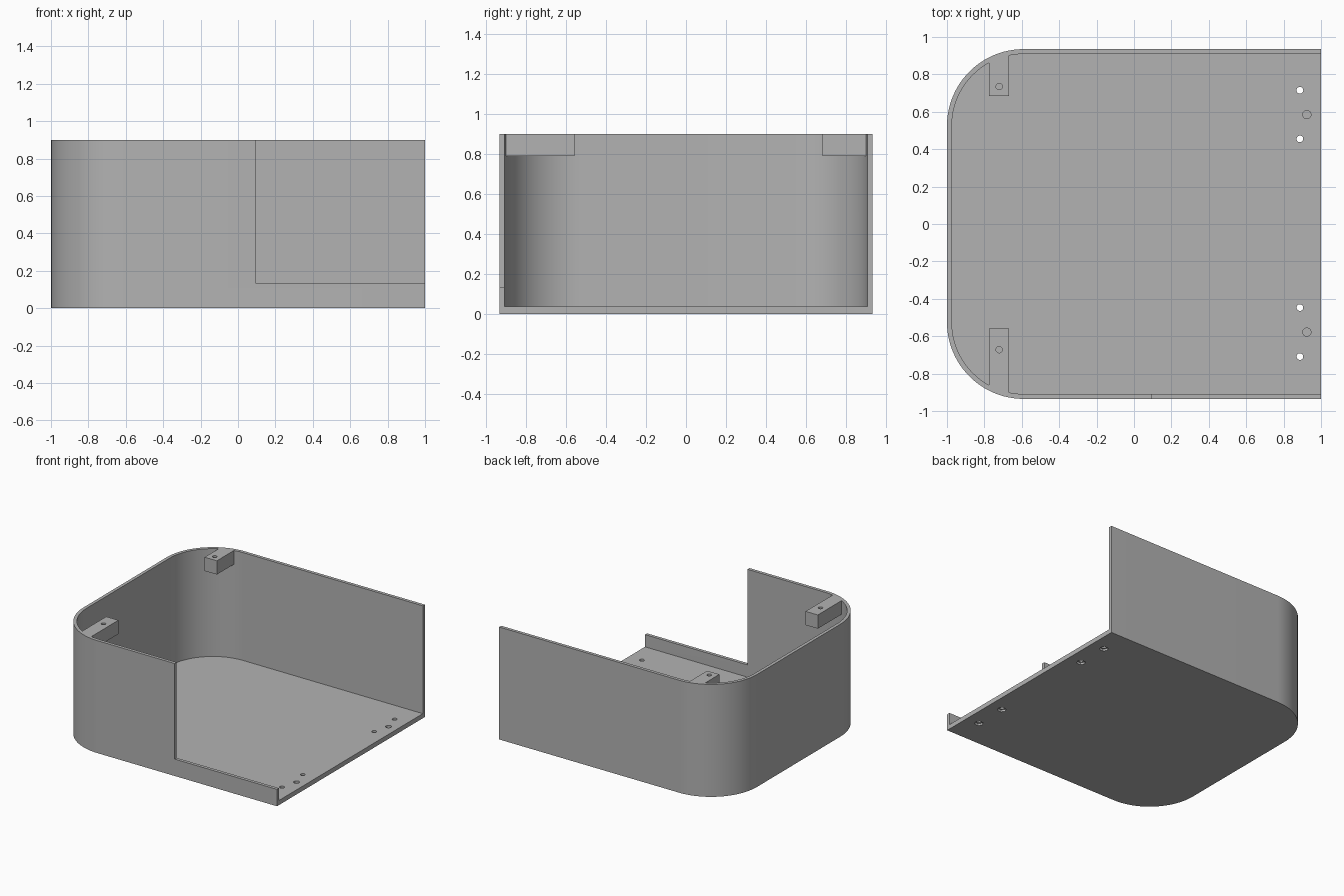
import bpy, bmesh, math

if "Cube" in bpy.data.objects:
    bpy.data.objects.remove(bpy.data.objects["Cube"])

FLOOR, WALL, H, HY, R = 0.037, 0.026, 0.9, 0.935, 0.41


def prism(name, pts, z0, z1):
    """Extrude a 2D outline between two heights."""
    bm = bmesh.new()
    face = bm.faces.new([bm.verts.new((x, y, z0)) for x, y in pts])
    top = bmesh.ops.extrude_face_region(bm, geom=[face])
    verts = [g for g in top["geom"] if isinstance(g, bmesh.types.BMVert)]
    bmesh.ops.translate(bm, verts=verts, vec=(0, 0, z1 - z0))
    bmesh.ops.recalc_face_normals(bm, faces=bm.faces)
    mesh = bpy.data.meshes.new(name)
    bm.to_mesh(mesh)
    bm.free()
    ob = bpy.data.objects.new(name, mesh)
    bpy.context.collection.objects.link(ob)
    return ob


def outline(inset, x_end):
    """Rectangle with two rounded left corners."""
    r, cx, cy, n = R - inset, -1 + R, HY - R, 24
    pts = [(x_end, -HY + inset), (x_end, HY - inset)]
    for sign, start in ((1, 90), (-1, 180)):
        for i in range(n + 1):
            a = math.radians(start + 90 * i / n)
            pts.append((cx + r * math.cos(a), sign * cy + r * math.sin(a)))
    return pts


def rect(x0, x1, y0, y1):
    return [(x0, y0), (x1, y0), (x1, y1), (x0, y1)]


def ngon(x, y, r, n):
    return [(x + r * math.cos(2 * math.pi * i / n),
             y + r * math.sin(2 * math.pi * i / n)) for i in range(n)]


def cut(ob, cutter):
    """Subtract the cutter, then discard it."""
    bpy.context.view_layer.objects.active = ob
    mod = ob.modifiers.new("cut", 'BOOLEAN')
    mod.operation, mod.solver, mod.object = 'DIFFERENCE', 'EXACT', cutter
    bpy.ops.object.modifier_apply(modifier=mod.name)
    bpy.data.objects.remove(cutter)


# Shell, hollowed by a cavity that leaves the two corner blocks standing
case = prism("open_case", outline(0, 1), 0, H)
cavity = prism("cavity", outline(WALL, 1.2), FLOOR, 1.0)
for y0, y1 in ((0.685, 1.1), (-1.1, -0.56)):
    cut(cavity, prism("block", rect(-0.775, -0.667, y0, y1), 0.79, 1.2))
cut(case, cavity)

# Front wall opening above a low lip
cut(case, prism("opening", rect(0.093, 1.2, -1.1, -0.8), 0.135, 1.1))

# Screw holes in the corner blocks
for y in (0.735, -0.672):
    cut(case, prism("block_hole", ngon(-0.721, y, 0.017, 24), 0.81, 1.0))

# Through holes in the floor with nut recesses underneath
for y in (0.715, 0.455, -0.447, -0.709):
    cut(case, prism("floor_hole", ngon(0.887, y, 0.018, 24), -0.1, 0.1))
    cut(case, prism("nut_recess", ngon(0.887, y, 0.033, 6), -0.1, 0.016))

# Blind locating holes in the floor
for y in (0.585, -0.578):
    cut(case, prism("blind_hole", ngon(0.924, y, 0.022, 24), 0.015, 0.1))

grey = bpy.data.materials.new("light grey")
grey.diffuse_color = (0.45, 0.45, 0.45, 1)
grey.use_nodes = True
grey.node_tree.nodes["Principled BSDF"].inputs["Base Color"].default_value = grey.diffuse_color
case.data.materials.clear()
case.data.materials.append(grey)

bpy.ops.object.select_all(action='DESELECT')
case.select_set(True)
bpy.context.view_layer.objects.active = case
bpy.ops.object.shade_smooth_by_angle(angle=math.radians(30))
